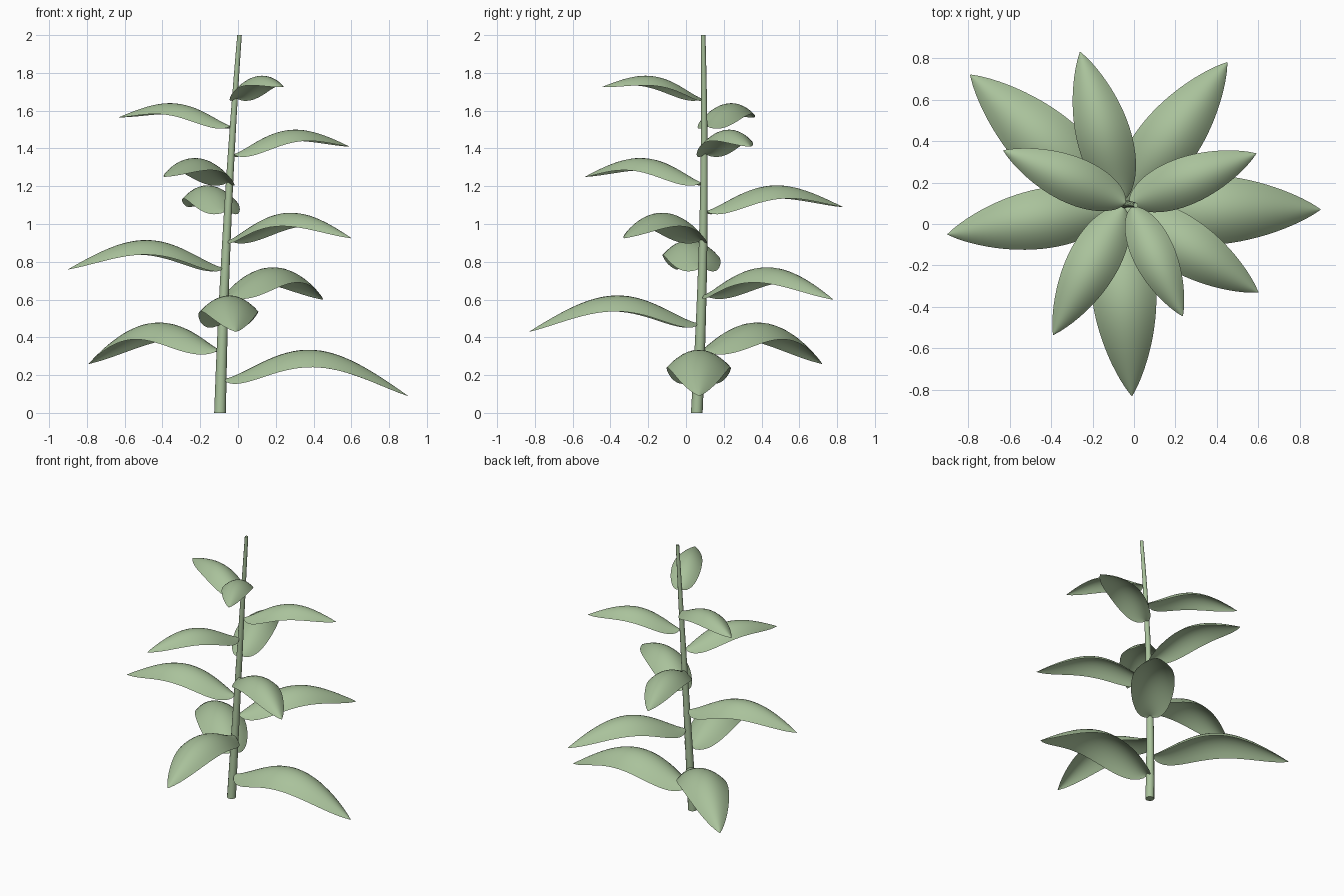
import bpy
import math
from mathutils import Vector

if "Cube" in bpy.data.objects:
    bpy.data.objects.remove(bpy.data.objects["Cube"])

green = bpy.data.materials.new("sage green")
green.diffuse_color = (0.40, 0.54, 0.33, 1)
green.use_nodes = True
green.node_tree.nodes["Principled BSDF"].inputs["Base Color"].default_value = green.diffuse_color


def add_mesh(name, verts, faces, angle):
    mesh = bpy.data.meshes.new(name)
    mesh.from_pydata(verts, [], faces)
    mesh.materials.append(green)
    obj = bpy.data.objects.new(name, mesh)
    bpy.context.collection.objects.link(obj)
    bpy.ops.object.select_all(action='DESELECT')
    obj.select_set(True)
    bpy.context.view_layer.objects.active = obj
    bpy.ops.object.shade_smooth_by_angle(angle=math.radians(angle))
    return obj


def stem_centre(z):
    # gently bowed stem axis
    s = z / 2
    x = -0.095 + 0.05 * s + 0.053 * s * s
    y = 0.057 + 0.108 * s - 0.074 * s * s
    return Vector((x, y, z))


# Stem: tapered tube with closed ends
SIDES, RINGS = 12, 16
verts, faces = [], []
for i in range(RINGS + 1):
    s = i / RINGS
    c, r = stem_centre(2 * s), 0.031 - 0.019 * s
    for k in range(SIDES):
        a = 2 * math.pi * k / SIDES
        verts.append(c + Vector((r * math.cos(a), r * math.sin(a), 0)))
for i in range(RINGS):
    for k in range(SIDES):
        n = (k + 1) % SIDES
        faces.append((i * SIDES + k, i * SIDES + n,
                      (i + 1) * SIDES + n, (i + 1) * SIDES + k))
faces.append(tuple(reversed(range(SIDES))))
faces.append(tuple(range(RINGS * SIDES, (RINGS + 1) * SIDES)))
add_mesh("stem", verts, faces, 40)


def leaf(name, base_z, tip, peak_z, along=28, across=12):
    # arched blade with a rounded base, a pointed tip and drooping edges
    base, tip = stem_centre(base_z), Vector(tip)
    run = Vector((tip.x - base.x, tip.y - base.y, 0))
    length = run.length
    forward = run.normalized()
    side = Vector((-forward.y, forward.x, 0))
    base = base + forward * 0.015
    run = run - forward * 0.015
    fall = tip.z - base_z
    arch = peak_z - base_z - 0.53 * fall
    verts, faces = [], []
    for i in range(along + 1):
        t = 0.004 + 0.996 * i / along
        # tighter spacing at the rounded base
        t = t ** 1.3
        bow = max(math.sin(math.pi * t), 0) ** (1.3 - 0.3 * t)
        mid = base + run * t + Vector((0, 0, fall * t + arch * bow))
        half = 0.172 * length * t ** 0.6 * max(1 - t, 0.002) ** 0.87 / 0.37
        for k in range(across + 1):
            u = 2 * k / across - 1
            verts.append(mid + side * (half * u) - Vector((0, 0, 0.55 * half * u * u)))
    w = across + 1
    for i in range(along):
        for k in range(across):
            a = i * w + k
            faces.append((a, a + w, a + w + 1, a + 1))
    add_mesh(name, verts, faces, 60)


# Leaves spiralling up the stem: base height, tip, crest height
LEAVES = [
    (0.18, (0.90, 0.07, 0.09), 0.33),
    (0.335, (-0.79, 0.72, 0.26), 0.475),
    (0.475, (-0.01, -0.83, 0.43), 0.62),
    (0.625, (0.45, 0.78, 0.60), 0.77),
    (0.77, (-0.90, -0.05, 0.76), 0.915),
    (0.915, (0.60, -0.33, 0.925), 1.06),
    (1.07, (-0.26, 0.83, 1.09), 1.205),
    (1.22, (-0.39, -0.535, 1.25), 1.35),
    (1.37, (0.59, 0.34, 1.41), 1.50),
    (1.52, (-0.63, 0.355, 1.565), 1.64),
    (1.665, (0.235, -0.445, 1.725), 1.785),
]
for n, (z, tip, crest) in enumerate(LEAVES, 1):
    leaf(f"leaf_{n}", z, tip, crest)
